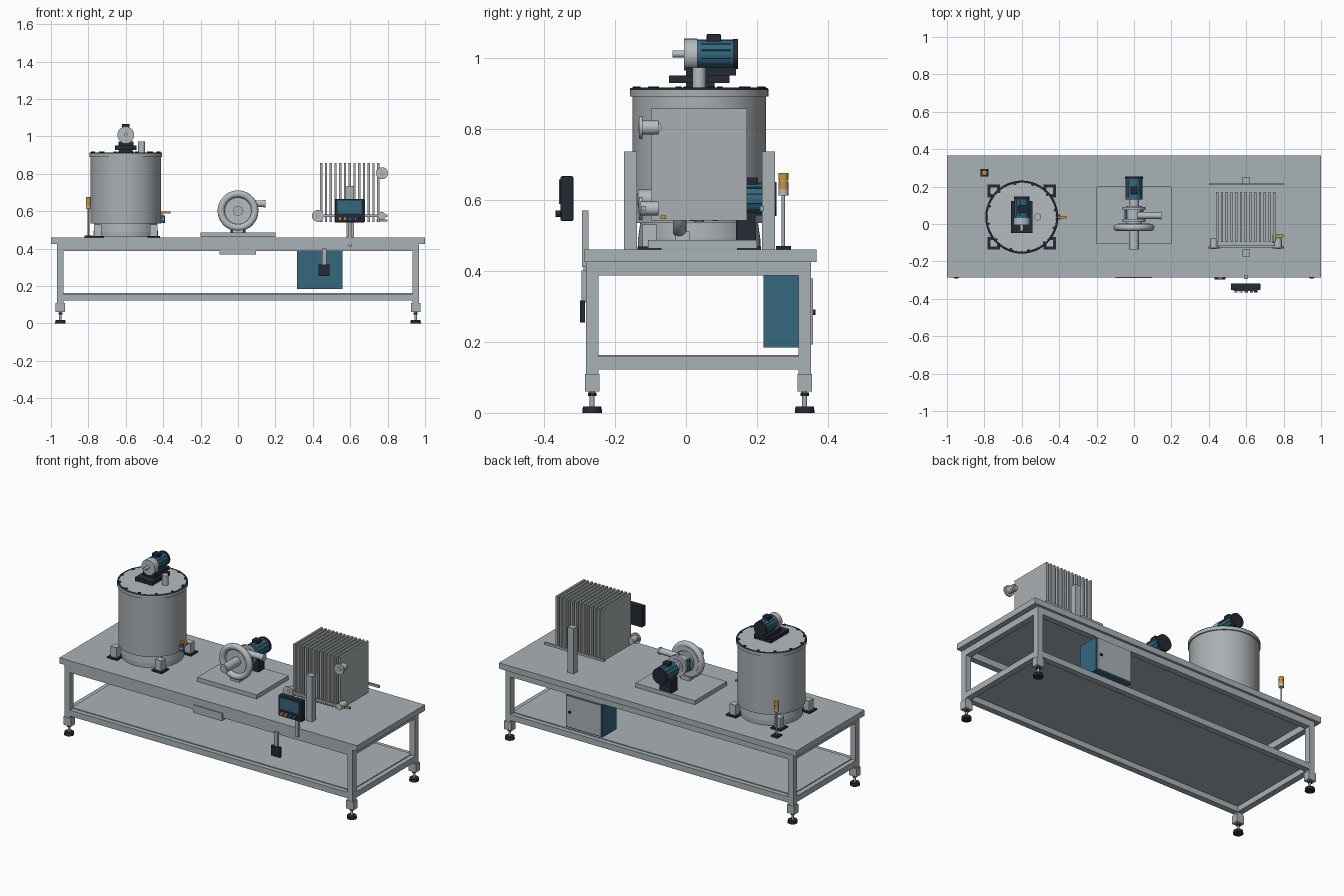
import bpy, math
from mathutils import Vector

if "Cube" in bpy.data.objects:
    bpy.data.objects.remove(bpy.data.objects["Cube"])


def mat(name, rgb):
    m = bpy.data.materials.new(name)
    m.diffuse_color = (*rgb, 1)
    m.use_nodes = True
    m.node_tree.nodes["Principled BSDF"].inputs["Base Color"].default_value = m.diffuse_color
    return m


GREY = mat("frame grey", (0.40, 0.445, 0.475))
STEEL = mat("steel", (0.40, 0.43, 0.45))
PALE = mat("pale steel", (0.46, 0.50, 0.53))
BLUE = mat("motor blue", (0.035, 0.135, 0.21))
DARK = mat("dark slate", (0.018, 0.023, 0.034))
ORANGE = mat("amber", (0.60, 0.30, 0.035))


def box(name, x, y, z, m, bevel=0):
    """Box from (min, max) ranges on each axis."""
    bpy.ops.mesh.primitive_cube_add(size=1, location=[(a + b) / 2 for a, b in (x, y, z)])
    o = bpy.context.object
    o.name = name
    o.scale = [b - a for a, b in (x, y, z)]
    bpy.ops.object.transform_apply(location=False, rotation=False)
    o.data.materials.append(m)
    if bevel:
        b = o.modifiers.new("bevel", 'BEVEL')
        b.width, b.segments = bevel, 2
    return o


def rod(name, a, b, r, m, r2=None, n=32):
    """Cylinder or cone from point a to point b."""
    a, b = Vector(a), Vector(b)
    bpy.ops.mesh.primitive_cone_add(vertices=n, radius1=r, radius2=r if r2 is None else r2,
                                    depth=(b - a).length, location=(a + b) / 2)
    o = bpy.context.object
    o.name = name
    o.rotation_mode = 'QUATERNION'
    o.rotation_quaternion = Vector((0, 0, 1)).rotation_difference(b - a)
    o.data.materials.append(m)
    bpy.ops.object.shade_smooth_by_angle(angle=math.radians(40))
    return o


def ring(name, loc, R, r, m, rot=(0, 0, 0)):
    bpy.ops.mesh.primitive_torus_add(location=loc, rotation=rot, major_radius=R, minor_radius=r,
                                     major_segments=48, minor_segments=16)
    o = bpy.context.object
    o.name = name
    o.data.materials.append(m)
    bpy.ops.object.shade_smooth()


def motor(name, x, y0, y1, z, r):
    """Motor along y with dark end cap, terminal box and cooling ribs."""
    rod(name + "_body", (x, y0, z), (x, y1 - .015, z), r, BLUE)
    rod(name + "_fan_cover", (x, y1 - .015, z), (x, y1, z), r * 1.06, DARK)
    ym = y0 + (y1 - y0) * .4
    box(name + "_terminal_box", (x - .02, x + .02), (ym - .02, ym + .02), (z + r * .8, z + r + .016), DARK, .003)
    for i in range(12):
        t = i * math.tau / 12 + .26
        c, s = math.cos(t) * r, math.sin(t) * r
        rod(name + "_rib", (x + c, y0 + .012, z + s), (x + c, y1 - .02, z + s), .0025, BLUE, n=6)


# Table: top plate, legs, feet, upper and lower rails, shelf
box("table_top", (-1, 1), (-.285, .367), (.425, .46), GREY)
for x in (-.95, .95):
    for y in (-.264, .334):
        box("leg", (x - .018, x + .018), (y - .018, y + .018), (.10, .425), GREY)
        box("leg_boot", (x - .025, x + .025), (y - .02, y + .02), (.06, .11), GREY)
        rod("foot_stem", (x, y, .015), (x, y, .062), .007, STEEL, n=12)
        rod("foot_nut", (x, y, .048), (x, y, .058), .012, DARK, n=6)
        rod("foot_pad", (x, y, 0), (x, y, .018), .028, DARK, .026)
for name, z0, z1 in (("upper_rail", .386, .425), ("lower_rail", .122, .158)):
    for y in (-.264, .334):
        box(name, (-.935, .935), (y - .018, y + .018), (z0, z1), GREY)
    for x in (-.95, .95):
        box(name, (x - .018, x + .018), (-.25, .32), (z0, z1), GREY)
box("shelf", (-.94, .94), (-.255, .325), (.155, .163), GREY)
box("front_plate", (-.1, .095), (-.288, -.26), (.368, .415), GREY)

# Mixing tank
tx, ty = -.6, .037
rod("tank_skirt", (tx, ty, .462), (tx, ty, .49), .172, STEEL, n=64)
rod("tank_cone", (tx, ty, .49), (tx, ty, .54), .172, STEEL, .165, 64)
rod("tank_body", (tx, ty, .535), (tx, ty, .893), .188, STEEL, n=64)
rod("tank_rim", (tx, ty, .89), (tx, ty, .909), .195, STEEL, n=64)
rod("tank_lid", (tx, ty, .909), (tx, ty, .913), .186, PALE, n=64)
ring("lid_seal", (tx, ty, .909), .189, .006, DARK)
for i in range(12):
    t = i * math.tau / 12 + .2
    cx, cy = tx + .182 * math.cos(t), ty + .182 * math.sin(t)
    rod("lid_clamp", (cx, cy, .905), (cx, cy, .918), .008, DARK, n=8)
for sx in (-1, 1):
    for sy in (-1, 1):
        x, y = tx + sx * .15, ty + sy * .14
        box("tank_foot_plate", (x - .034, x + .034), (y - .034, y + .034), (.46, .468), DARK)
        box("tank_foot", (x - .02, x + .02), (y - .02, y + .02), (.468, .53), PALE)
rod("lid_pipe", (-.515, ty, .91), (-.515, ty, .972), .019, PALE)

# Agitator drive
box("drive_pedestal", (-.635, -.565), (0, .08), (.91, .93), DARK)
box("drive_base", (-.658, -.542), (-.048, .122), (.928, .95), DARK)
box("drive_foot", (-.64, -.56), (.0, .14), (.95, .972), DARK)
rod("drive_shaft", (tx, -.038, 1.01), (tx, 0, 1.01), .01, PALE)
rod("drive_gearbox", (tx, -.005, 1.008), (tx, .032, 1.008), .045, PALE)
motor("drive_motor", tx, .032, .147, 1.01, .04)

# Tank drain valve
rod("drain_pipe", (-.43, ty, .556), (-.392, ty, .556), .014, STEEL)
rod("drain_valve", (-.405, ty, .538), (-.405, ty, .576), .014, BLUE)
rod("drain_stem", (-.405, ty, .57), (-.405, ty, .59), .005, STEEL, n=12)
box("drain_handle", (-.42, -.36), (ty - .007, ty + .007), (.588, .597), ORANGE)

# Signal beacon
bx, by = -.8, .274
box("beacon_base", (bx - .021, bx + .021), (by - .021, by + .021), (.46, .47), DARK)
rod("beacon_pole", (bx, by, .465), (bx, by, .615), .005, STEEL, n=12)
rod("beacon_socket", (bx, by, .612), (bx, by, .63), .014, PALE)
rod("beacon_lamp", (bx, by, .63), (bx, by, .65), .014, ORANGE)
rod("beacon_band", (bx, by, .65), (bx, by, .654), .012, STEEL)
rod("beacon_lamp", (bx, by, .654), (bx, by, .675), .014, ORANGE)

# Pump with ring volute, lantern and motor
pz = .602
box("pump_base", (-.2, .2), (-.107, .2), (.462, .487), GREY)
ring("pump_volute", (0, -.018, pz), .09, .019, PALE, (math.pi / 2, 0, 0))
rod("pump_back_plate", (0, -.012, pz), (0, .002, pz), .085, PALE)
rod("pump_inlet", (0, -.135, pz), (0, 0, pz), .026, PALE)
rod("pump_inlet_bore", (0, -.137, pz), (0, -.134, pz), .017, STEEL)
rod("pump_neck", (0, 0, pz), (0, .095, pz), .042, PALE)
for y in (.018, .082):
    rod("lantern_flange", (0, y - .008, pz), (0, y + .008, pz), .062, PALE)
for s in (-1, 1):
    box("lantern_guard", (s * .044 - .007, s * .044 + .007), (.026, .074), (.57, .634), BLUE)
rod("pump_outlet", (.02, .045, .64), (.145, .045, .64), .018, PALE)
rod("pump_outlet_flange", (.137, .045, .64), (.147, .045, .64), .021, PALE)
rod("pump_coupling", (0, .09, pz), (0, .135, pz), .027, PALE)
motor("pump_motor", 0, .132, .255, pz, .045)
box("pump_foot", (-.03, .03), (-.03, .01), (.485, .51), PALE)
box("motor_foot", (-.04, .04), (.14, .195), (.485, .565), DARK)

# Filter press: plate pack, rails, columns, ports
for i in range(13):
    x = .445 + i * .0254
    box("filter_plate", (x - .006, x + .006), (-.097, .172), (.542, .857), STEEL)
for y in (-.12, .214):
    box("press_rail", (.4, .8), (y - .006, y + .006), (.568, .582), STEEL)
for y in (-.156, .232):
    box("press_column", (.58, .62), (y - .0185, y + .0185), (.46, .735), GREY)
for x, z in ((.427, .575), (.77, .803)):
    rod("press_port", (x, -.13, z), (x, -.078, z), .02, PALE)
    rod("press_port_flange", (x, -.132, z), (x, -.122, z), .032, PALE)
    rod("press_port_bore", (x, -.134, z), (x, -.131, z), .014, STEEL)
rod("press_port", (.77, -.13, .575), (.77, -.078, .575), .02, PALE)
rod("port_link", (.74, -.085, .803), (.775, -.085, .803), .016, PALE)
box("press_valve_handle", (.74, .80), (-.072, -.056), (.545, .556), ORANGE)

# Control panel with screen, buttons and post
box("panel_case", (.518, .675), (-.353, -.317), (.54, .666), DARK, .004)
box("panel_screen", (.532, .661), (-.357, -.35), (.588, .657), BLUE)
for x, m in ((.545, ORANGE), (.572, ORANGE), (.6, BLUE), (.628, BLUE), (.65, DARK)):
    rod("panel_button", (x, -.367, .56), (x, -.35, .56), .009, m, n=16)
box("panel_post", (.587, .61), (-.293, -.275), (.41, .57), GREY)

# Hanging junction box
box("junction_box", (.43, .49), (-.298, -.284), (.254, .316), DARK)
box("junction_conduit", (.448, .472), (-.294, -.282), (.31, .40), STEEL)

# Electrical cabinet under the table
box("cabinet", (.315, .56), (.218, .352), (.184, .386), BLUE)
box("cabinet_door", (.322, .553), (.35, .357), (.192, .378), GREY)
rod("cabinet_knob", (.53, .355, .283), (.53, .364, .283), .008, DARK, n=16)
